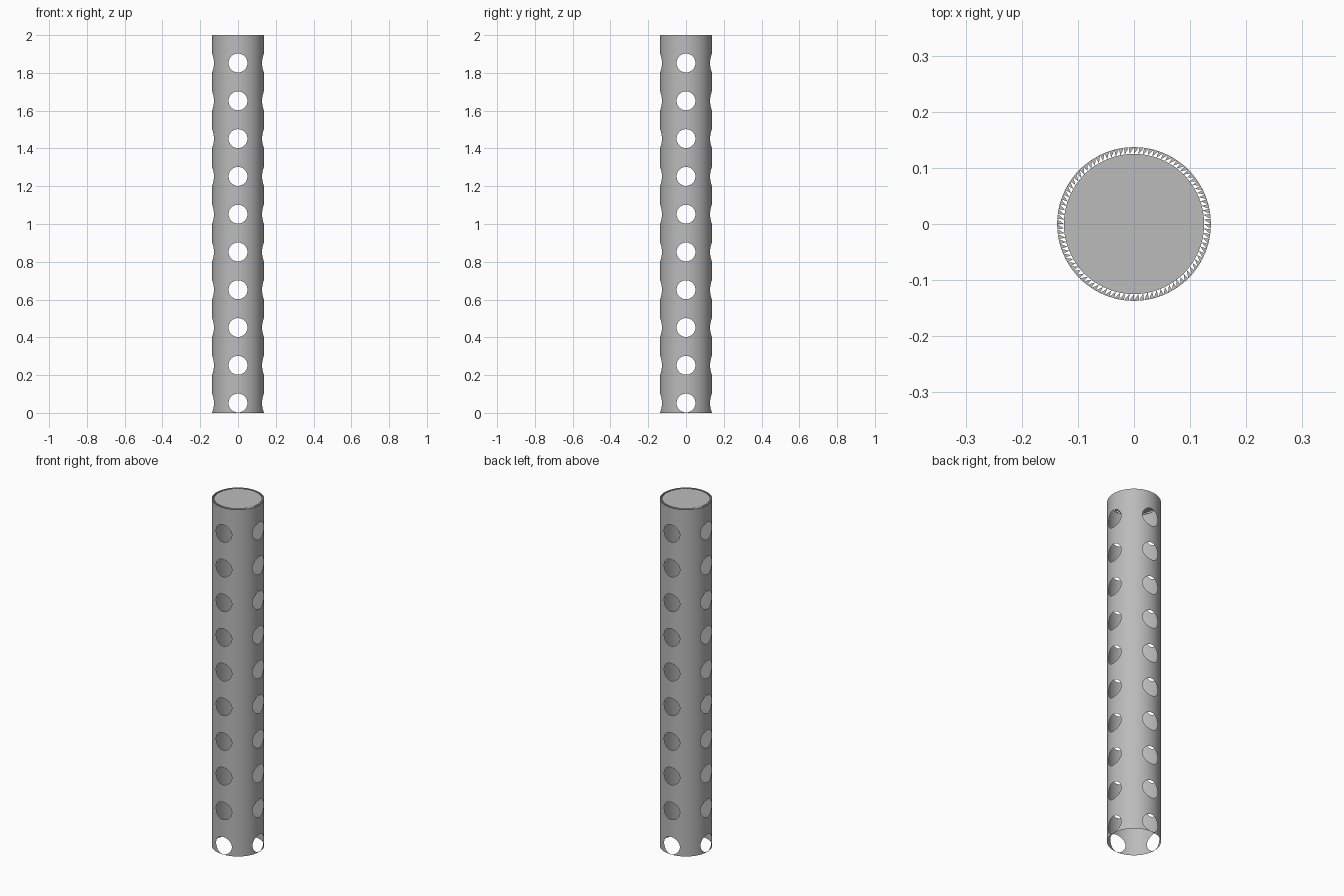
import bpy, bmesh
from math import pi
from mathutils import Matrix, Vector

RADIUS, INNER, HEIGHT, SIDES = 0.137, 0.125, 2.0, 96
HOLE, PITCH, ROWS = 0.05, 0.2, 10

cube = bpy.data.objects.get("Cube")
if cube:
    bpy.data.objects.remove(cube, do_unlink=True)

grey = bpy.data.materials.new("plain grey")
grey.use_nodes = True
colour = (0.5, 0.5, 0.5, 1)
grey.diffuse_color = colour
grey.node_tree.nodes["Principled BSDF"].inputs["Base Color"].default_value = colour


def make_object(name, bm):
    mesh = bpy.data.meshes.new(name)
    bm.to_mesh(mesh)
    bm.free()
    mesh.materials.append(grey)
    obj = bpy.data.objects.new(name, mesh)
    bpy.context.collection.objects.link(obj)
    return obj


def add_cylinder(bm, radius, depth, sides, matrix):
    bmesh.ops.create_cone(bm, cap_ends=True, segments=sides, radius1=radius,
                          radius2=radius, depth=depth, matrix=matrix)


# Tube, solid until the holes are cut
bm = bmesh.new()
add_cylinder(bm, RADIUS, HEIGHT, SIDES, Matrix.Translation((0, 0, HEIGHT / 2)))
tube = make_object("perforated_tube", bm)

# One column of drills along each horizontal axis
cutters = []
for axis in "XY":
    bm = bmesh.new()
    for row in range(ROWS):
        place = Matrix.Translation((0, 0, HOLE + 0.002 + row * PITCH))
        add_cylinder(bm, HOLE, 1, 48, place @ Matrix.Rotation(pi / 2, 4, axis))
    cutter = make_object("hole_cutter_" + axis.lower(), bm)
    cutter.hide_render = True
    cutters.append(cutter)
    cut = tube.modifiers.new("holes", "BOOLEAN")
    cut.operation, cut.solver, cut.object = "DIFFERENCE", "EXACT", cutter

# Keep only the thin outer wall
graph = bpy.context.evaluated_depsgraph_get()
bm = bmesh.new()
bm.from_mesh(tube.evaluated_get(graph).to_mesh())
bm.normal_update()
inside = []
for face in bm.faces:
    centre = face.calc_center_median()
    outward = Vector((centre.x, centre.y, 0))
    if outward.length < INNER or face.normal.dot(outward.normalized()) < 0.9:
        inside.append(face)
bmesh.ops.delete(bm, geom=inside, context="FACES")
for face in bm.faces:
    face.smooth = True
tube.modifiers.clear()
bm.to_mesh(tube.data)
bm.free()
for cutter in cutters:
    bpy.data.objects.remove(cutter, do_unlink=True)

# Flat lid with a ring of teeth reaching in from the wall
bm = bmesh.new()
rim = [Matrix.Rotation(2 * pi * i / SIDES, 3, "Z") @ Vector((1, 0, 0)) for i in range(SIDES)]
lift = Vector((0, 0, HEIGHT))
inner = [bm.verts.new(p * INNER + lift) for p in rim]
outer = [bm.verts.new(p * RADIUS + lift) for p in rim]
bm.faces.new(inner)
for i in range(SIDES):
    bm.faces.new((outer[i - 1], outer[i], inner[i]))
make_object("top_lid", bm)
